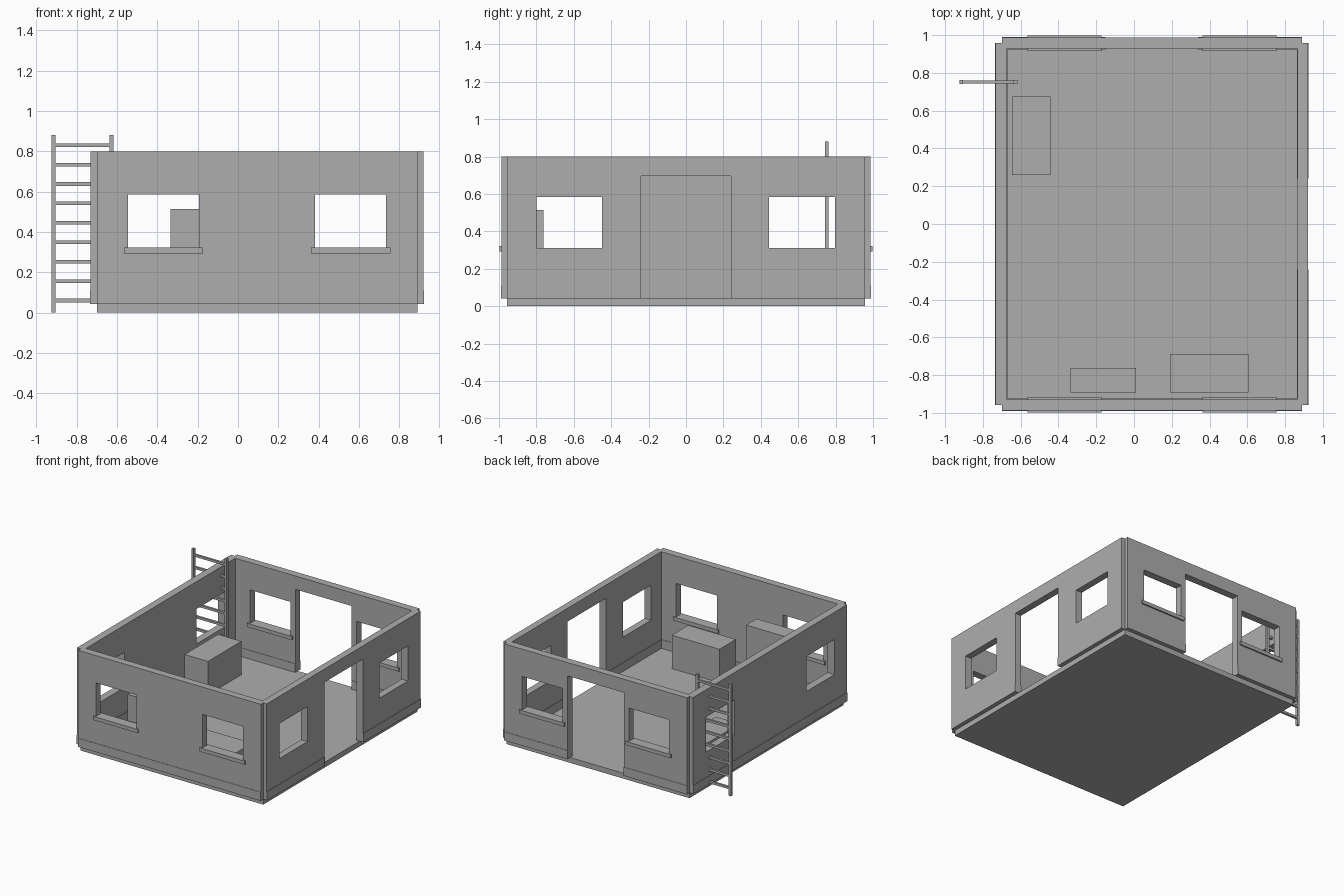
import bpy, bmesh
from mathutils import Vector

if "Cube" in bpy.data.objects:
    bpy.data.objects.remove(bpy.data.objects["Cube"])

grey = bpy.data.materials.new("plain_grey")
grey.diffuse_color = (0.42, 0.42, 0.42, 1)
grey.use_nodes = True
grey.node_tree.nodes["Principled BSDF"].inputs["Base Color"].default_value = grey.diffuse_color


def boxes(name, spans):
    """One object made of axis-aligned boxes ((x0,x1),(y0,y1),(z0,z1))."""
    bm = bmesh.new()
    for span in spans:
        lo = Vector([s[0] for s in span])
        hi = Vector([s[1] for s in span])
        for v in bmesh.ops.create_cube(bm, size=1)["verts"]:
            v.co = [(lo[i] + hi[i]) / 2 + v.co[i] * (hi[i] - lo[i]) for i in range(3)]
    me = bpy.data.meshes.new(name)
    bm.to_mesh(me)
    bm.free()
    me.materials.append(grey)
    ob = bpy.data.objects.new(name, me)
    bpy.context.collection.objects.link(ob)
    return ob


def cut(ob, cutter):
    """Apply a boolean difference and remove the cutter."""
    cutter.hide_render = True
    mod = ob.modifiers.new("openings", 'BOOLEAN')
    mod.object = cutter
    mod.operation = 'DIFFERENCE'
    mod.solver = 'EXACT'
    dg = bpy.context.evaluated_depsgraph_get()
    me = bpy.data.meshes.new_from_object(ob.evaluated_get(dg))
    ob.modifiers.clear()
    ob.data = me
    bpy.data.objects.remove(cutter)


FLOOR, TOP = 0.042, 0.80
WIN_Z, DOOR_Z = (0.31, 0.585), (FLOOR - 0.1, 0.695)
SKIRT = 0.003


def wall(name, along_x, length, thick, windows, door=None, sills=False):
    """Wall with window and door openings, skirting strips and optional sills."""
    def span(a, t, z):
        return (a, t, z) if along_x else (t, a, z)

    body = boxes(name, [span(length, thick, (FLOOR, TOP))])
    through = (thick[0] - 0.1, thick[1] + 0.1)
    holes = [span(w, through, WIN_Z) for w in windows]
    if door:
        holes.append(span(door, through, DOOR_Z))
    cut(body, boxes(name + "_cutter", holes))

    # skirting, interrupted at the door
    wide = (thick[0] - SKIRT, thick[1] + SKIRT)
    runs = [(length[0], door[0]), (door[1], length[1])] if door else [length]
    boxes(name + "_skirting", [span(r, wide, (FLOOR, 0.11)) for r in runs])

    if sills:
        deep = (thick[0] - 0.011, thick[1] + 0.011)
        boxes(name + "_sills",
              [span((w[0] - 0.02, w[1] + 0.02), deep, (0.293, 0.322)) for w in windows])


# floor slab
boxes("floor_slab", [((-0.70, 0.89), (-0.957, 0.957), (0, FLOOR))])

# walls
x_windows = [(-0.545, -0.193), (0.382, 0.735)]
y_windows = [(-0.80, -0.45), (0.445, 0.797)]
x_len, y_len = (-0.70, 0.89), (-0.957, 0.957)
wall("front_wall", True, x_len, (-0.987, -0.928), x_windows, sills=True)
wall("back_wall", True, x_len, (0.928, 0.987), x_windows, door=(-0.15, 0.34), sills=True)
wall("left_wall", False, y_len, (-0.732, -0.673), y_windows)
wall("right_wall", False, y_len, (0.865, 0.92), y_windows, door=(-0.24, 0.24))

# furniture blocks
boxes("tall_cabinet", [((-0.335, 0.01), (-0.892, -0.762), (FLOOR, 0.515))])
boxes("low_cabinet", [((0.19, 0.605), (-0.892, -0.687), (FLOOR, 0.305))])
boxes("side_cabinet", [((-0.647, -0.443), (0.26, 0.675), (FLOOR, 0.305))])

# ladder
depth = (0.742, 0.763)
boxes("ladder_rails", [((x, x + 0.02), depth, (0, 0.88)) for x in (-0.925, -0.638)])
boxes("ladder_rungs", [((-0.91, -0.633), (0.744, 0.761), (z - 0.009, z + 0.009))
                       for z in [0.06 + i * 0.0963 for i in range(9)]])
